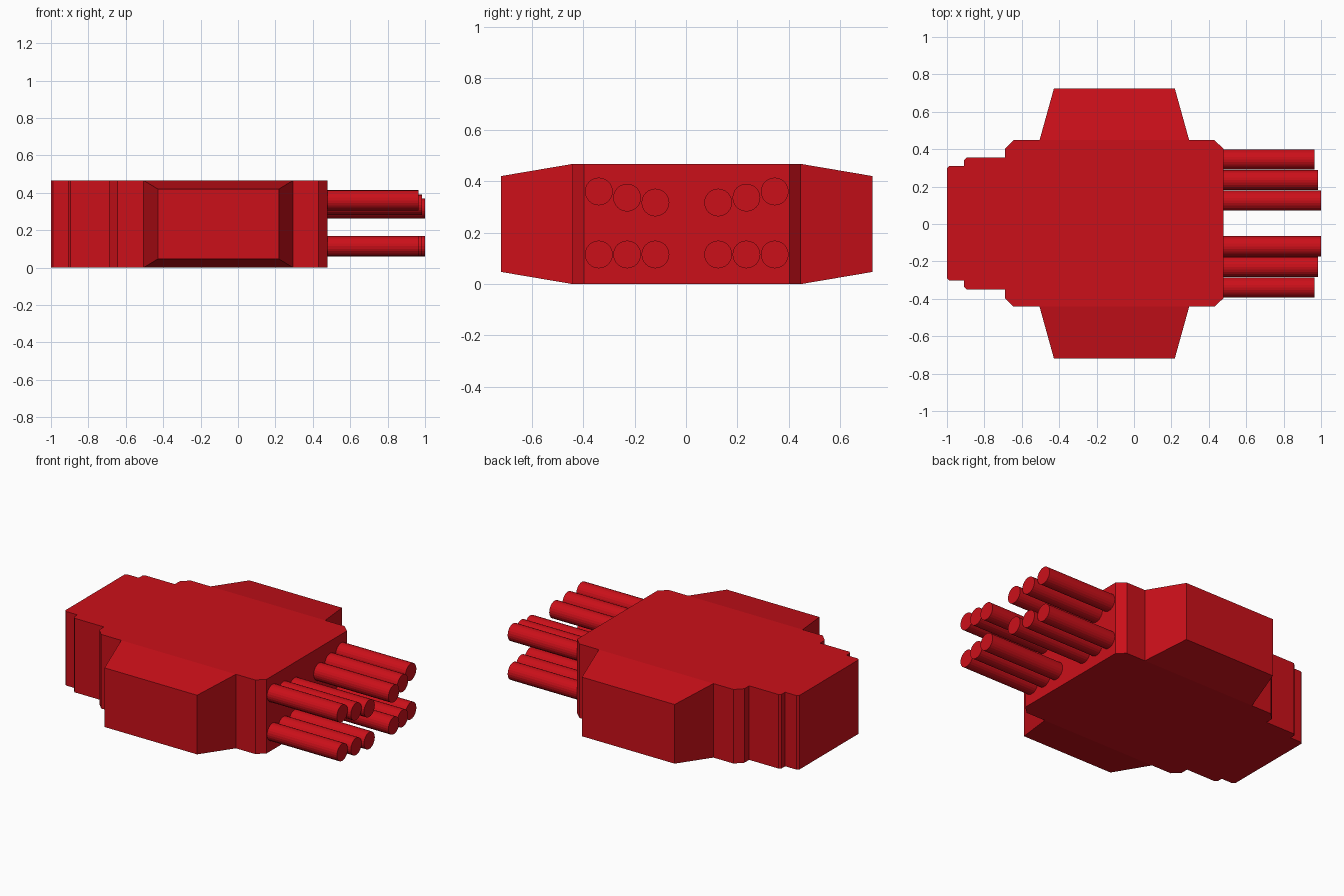
import bpy, bmesh
from mathutils import Matrix, Vector

if "Cube" in bpy.data.objects:
    bpy.data.objects.remove(bpy.data.objects["Cube"])

YC = 0.003      # slight sideways offset of the whole layout
H = 0.467       # hull height

red = bpy.data.materials.new("red")
red.diffuse_color = (0.6, 0.005, 0.01, 1)
red.use_nodes = True
red.node_tree.nodes["Principled BSDF"].inputs["Base Color"].default_value = red.diffuse_color


def make_object(name, bm):
    bmesh.ops.recalc_face_normals(bm, faces=bm.faces)
    mesh = bpy.data.meshes.new(name)
    bm.to_mesh(mesh)
    bm.free()
    mesh.materials.append(red)
    obj = bpy.data.objects.new(name, mesh)
    bpy.context.collection.objects.link(obj)
    return obj


# Hull: stepped half outline mirrored across y and extruded upward
half = [(0.478, 0.40), (0.43, 0.445), (0.295, 0.445), (-0.505, 0.445),
        (-0.645, 0.445), (-0.69, 0.40), (-0.69, 0.353), (-0.895, 0.353),
        (-0.908, 0.34), (-0.908, 0.306), (-0.988, 0.306), (-1.0, 0.294)]
outline = half + [(x, -y) for x, y in reversed(half)]
bm = bmesh.new()
base = bm.faces.new([bm.verts.new((x, y + YC, 0)) for x, y in outline])
ext = bmesh.ops.extrude_face_region(bm, geom=[base], use_keep_orig=True)
for v in ext["geom"]:
    if isinstance(v, bmesh.types.BMVert):
        v.co.z = H
bmesh.ops.recalc_face_normals(bm, faces=bm.faces)

# Side pods: pull the middle wall out on each side and taper it
for side in (1, -1):
    wall = [f for f in bm.faces if f.normal.y * side > 0.9
            and f.calc_center_median().y * side > 0.42
            and abs(f.calc_center_median().x + 0.105) < 0.02]
    for f in bmesh.ops.extrude_discrete_faces(bm, faces=wall)["faces"]:
        for v in f.verts:
            v.co.x = 0.218 if v.co.x > 0 else -0.428
            v.co.y = side * 0.722 + YC
            v.co.z = 0.42 if v.co.z > 0.2 else 0.047
make_object("hull", bm)


# Barrels: three per cluster, inner ones longest, upper row stepped in height
def barrel(name, y, z, tip, start=0.46, radius=0.054):
    bm = bmesh.new()
    place = (Matrix.Translation(Vector(((start + tip) / 2, y, z)))
             @ Matrix.Rotation(1.5707963, 4, 'Y'))
    bmesh.ops.create_cone(bm, cap_ends=True, segments=24, radius1=radius,
                          radius2=radius, depth=tip - start, matrix=place)
    make_object(name, bm)


for y, z_top, tip in [(0.122, 0.317, 1.0), (0.232, 0.336, 0.985), (0.342, 0.36, 0.965)]:
    for side, label in ((1, "left"), (-1, "right")):
        barrel("upper_barrel_" + label, side * y + YC, z_top, tip)
        barrel("lower_barrel_" + label, side * y + YC, 0.115, tip)
